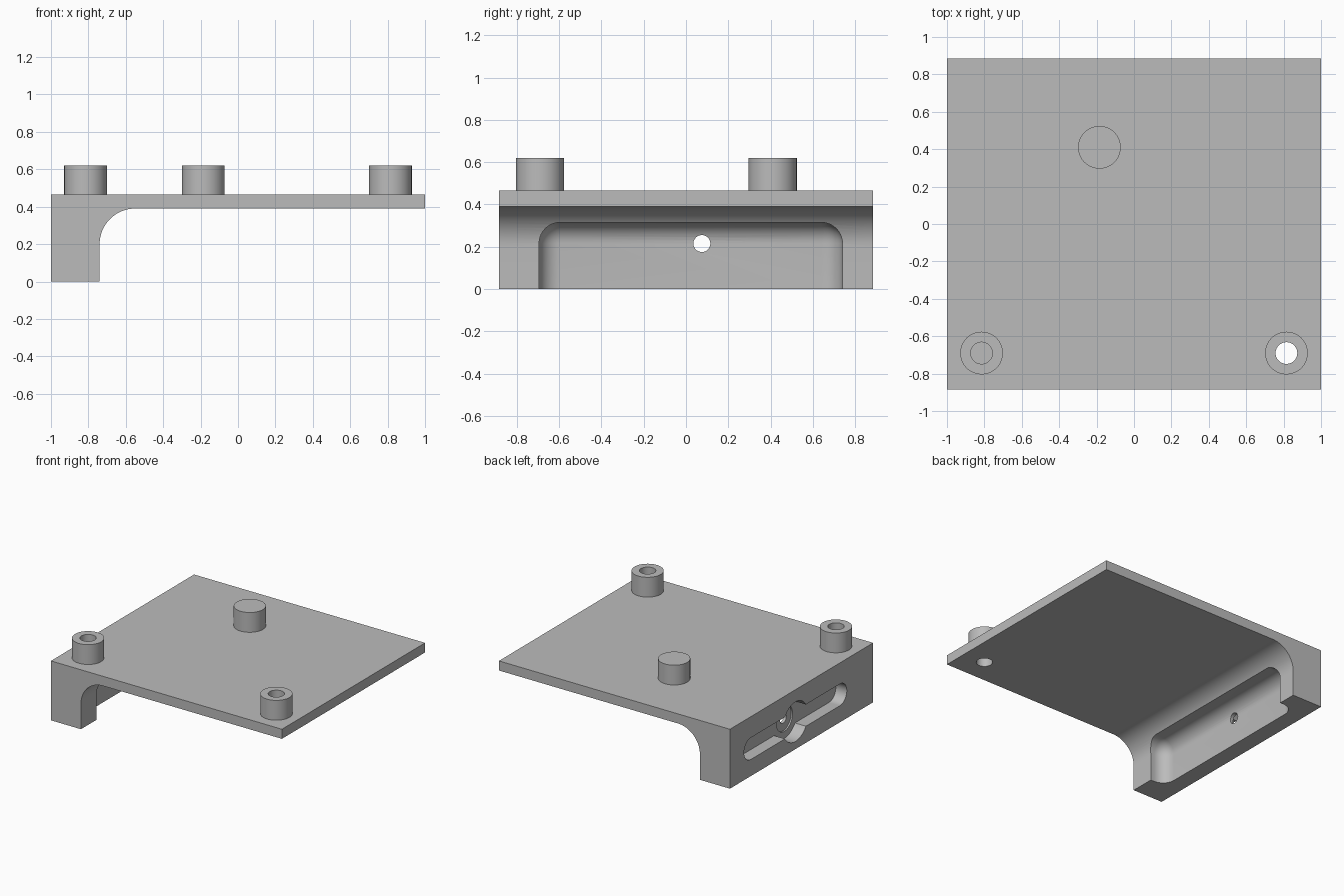
import bpy, bmesh, math
from mathutils import Matrix, Vector

old = bpy.data.objects.get("Cube")
if old:
    bpy.data.objects.remove(old, do_unlink=True)

grey = bpy.data.materials.new("plain grey")
grey.use_nodes = True
colour = (0.5, 0.5, 0.5, 1)
grey.diffuse_color = colour
grey.node_tree.nodes["Principled BSDF"].inputs["Base Color"].default_value = colour

DEPTH = 0.885          # half depth of the plate
TOP, UNDER = 0.465, 0.39
WALL_X = -0.74
FILLET = 0.19


def make_object(name, bm):
    bmesh.ops.recalc_face_normals(bm, faces=bm.faces)
    mesh = bpy.data.meshes.new(name)
    bm.to_mesh(mesh)
    bm.free()
    mesh.materials.append(grey)
    obj = bpy.data.objects.new(name, mesh)
    bpy.context.collection.objects.link(obj)
    return obj


def box(name, low, high, bevel=0):
    low, high = Vector(low), Vector(high)
    bm = bmesh.new()
    bmesh.ops.create_cube(bm, size=1)
    bmesh.ops.scale(bm, vec=high - low, verts=bm.verts)
    bmesh.ops.translate(bm, vec=(low + high) / 2, verts=bm.verts)
    if bevel:
        bmesh.ops.bevel(bm, geom=bm.edges[:], offset=bevel, segments=10,
                        profile=0.5, affect='EDGES')
    return make_object(name, bm)


def cylinder(name, start, end, radius):
    start, end = Vector(start), Vector(end)
    axis = end - start
    turn = axis.to_track_quat('Z', 'Y').to_matrix().to_4x4()
    bm = bmesh.new()
    bmesh.ops.create_cone(bm, cap_ends=True, segments=64, radius1=radius,
                          radius2=radius, depth=axis.length,
                          matrix=Matrix.Translation((start + end) / 2) @ turn)
    return make_object(name, bm)


def combine(target, tool, operation):
    tool.hide_render = True
    mod = target.modifiers.new("combine", 'BOOLEAN')
    mod.operation = operation
    mod.solver = 'EXACT'
    mod.object = tool
    bpy.context.view_layer.objects.active = target
    bpy.ops.object.modifier_apply(modifier=mod.name)
    bpy.data.objects.remove(tool, do_unlink=True)


# Plate and side wall with a filleted inner corner, as one extruded profile
profile = [(-1, 0), (WALL_X, 0)]
for i in range(17):
    a = math.pi - i * math.pi / 32
    profile.append((WALL_X + FILLET + FILLET * math.cos(a),
                    UNDER - FILLET + FILLET * math.sin(a)))
profile += [(1, UNDER), (1, TOP), (-1, TOP)]
bm = bmesh.new()
face = bm.faces.new([bm.verts.new((x, -DEPTH, z)) for x, z in profile])
extruded = bmesh.ops.extrude_face_region(bm, geom=[face])
bmesh.ops.translate(bm, vec=(0, 2 * DEPTH, 0),
                    verts=[v for v in extruded["geom"] if isinstance(v, bmesh.types.BMVert)])
bracket = make_object("mounting_bracket", bm)

# Three round posts: two hollow at the front, one solid at the back
for x, y in ((-0.815, -0.69), (0.815, -0.69), (-0.185, 0.41)):
    combine(bracket, cylinder("post", (x, y, 0.43), (x, y, 0.62), 0.114), 'UNION')

# Post bores: blind over the wall, through the plate on the other side
for x, bottom in ((-0.815, UNDER), (0.815, 0.3)):
    combine(bracket, cylinder("post_bore", (x, -0.69, bottom), (x, -0.69, 0.7), 0.058),
            'DIFFERENCE')

# Rounded pocket in the inner face of the wall
combine(bracket, box("pocket", (-0.87, -0.695, -0.3), (-0.4, 0.74, 0.315), 0.1),
        'DIFFERENCE')

# Long round-ended slot in the outer face, with a wider round middle
SLOT_Y, SLOT_Z, SLOT_R, REACH = 0.075, 0.215, 0.085, 0.55
FLOOR = -0.905
combine(bracket, box("slot", (-1.1, SLOT_Y - REACH, SLOT_Z - SLOT_R),
                     (FLOOR, SLOT_Y + REACH, SLOT_Z + SLOT_R)), 'DIFFERENCE')
for y, radius, end in ((SLOT_Y - REACH, SLOT_R, FLOOR), (SLOT_Y + REACH, SLOT_R, FLOOR),
                       (SLOT_Y, 0.155, FLOOR), (SLOT_Y, 0.1, FLOOR + 0.012),
                       (SLOT_Y, 0.04, -0.6)):
    combine(bracket, cylinder("round_cut", (-1.1, y, SLOT_Z), (end, y, SLOT_Z), radius),
            'DIFFERENCE')

# Smooth curved faces, keep machined edges crisp
bpy.ops.object.select_all(action='DESELECT')
bracket.select_set(True)
bpy.context.view_layer.objects.active = bracket
bpy.ops.object.shade_smooth_by_angle(angle=math.radians(30))
